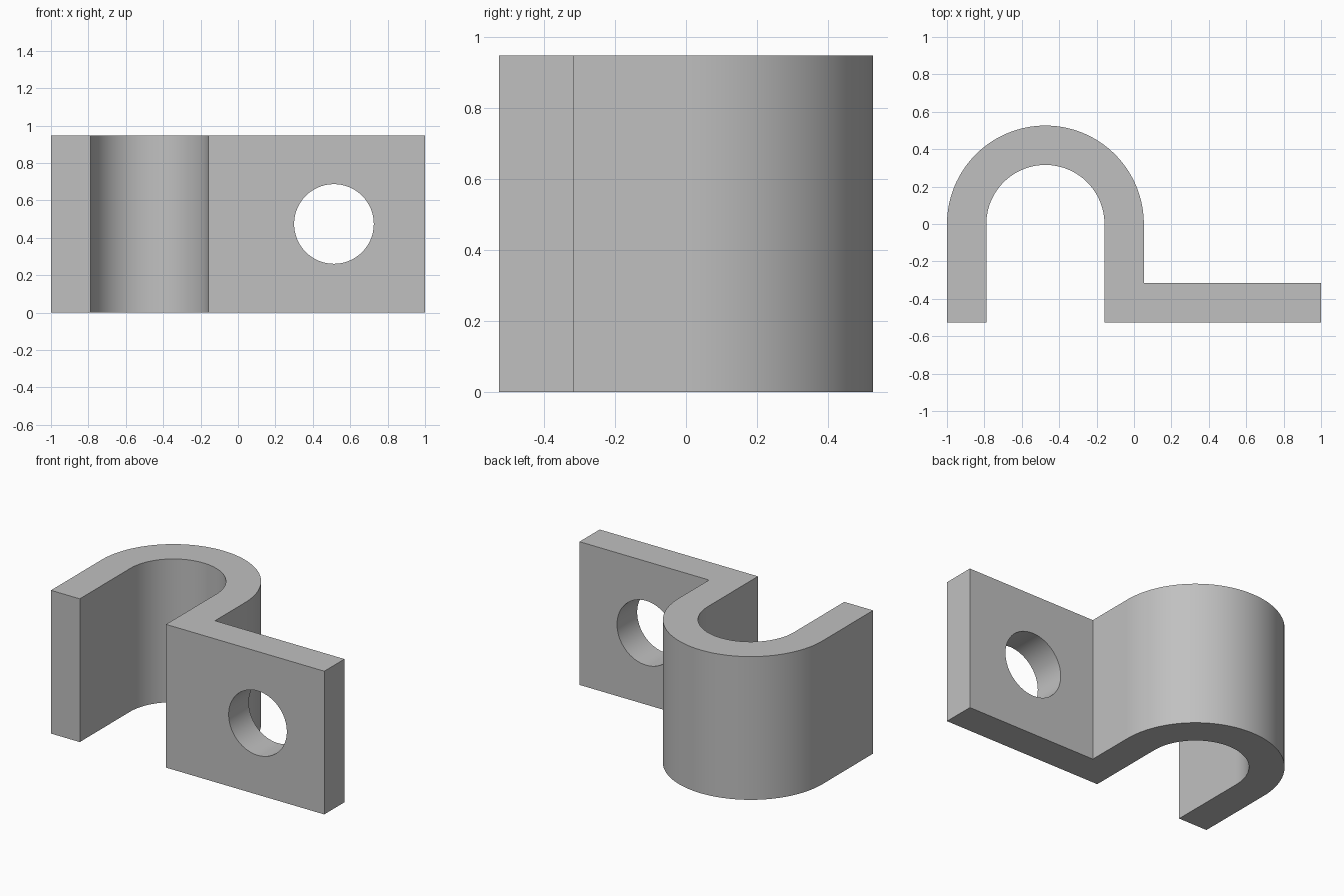
import bpy, bmesh
from math import pi, sin, cos
from mathutils import Matrix

cube = bpy.data.objects.get("Cube")
if cube:
    bpy.data.objects.remove(cube, do_unlink=True)

UNIT = 2 / 38               # the clip is 38 units long
OUTER, INNER = 10 * UNIT, 6 * UNIT
THICK = OUTER - INNER
HEIGHT = 18 * UNIT
CX = OUTER - 1              # centre of the bend
SEGMENTS = 64

steel = bpy.data.materials.new("plain grey")
steel.use_nodes = True
grey = (0.53, 0.53, 0.53, 1)
steel.diffuse_color = grey
steel.node_tree.nodes["Principled BSDF"].inputs["Base Color"].default_value = grey


def arc(radius):
    """Half circle over the bend, from left (+x) to right (-x)."""
    return [(CX + radius * cos(pi * i / SEGMENTS), radius * sin(pi * i / SEGMENTS))
            for i in range(SEGMENTS + 1)]


def make_object(name, bm):
    bmesh.ops.recalc_face_normals(bm, faces=bm.faces)
    mesh = bpy.data.meshes.new(name)
    bm.to_mesh(mesh)
    bm.free()
    mesh.materials.append(steel)
    obj = bpy.data.objects.new(name, mesh)
    bpy.context.collection.objects.link(obj)
    return obj


# Clip body: one strip profile, bent over the arch and out into the flange
front = -OUTER
profile = [(1, front), (1, front + THICK), (CX + OUTER, front + THICK)]
profile += arc(OUTER)
profile += [(CX - OUTER, front), (CX - INNER, front)]
profile += arc(INNER)[::-1]
profile += [(CX + INNER, front)]

bm = bmesh.new()
base = bm.faces.new([bm.verts.new((x, y, 0)) for x, y in profile])
top = bmesh.ops.extrude_face_region(bm, geom=[base])["geom"]
bmesh.ops.translate(bm, vec=(0, 0, HEIGHT),
                    verts=[v for v in top if isinstance(v, bmesh.types.BMVert)])
bm.normal_update()
for face in bm.faces:       # only the curved walls are smooth
    face.smooth = abs(face.normal.z) < 0.5 and face.calc_center_median().y > 0
clip = make_object("clip_body", bm)

# Screw hole through the flange
bm = bmesh.new()
bmesh.ops.create_cone(bm, cap_ends=True, segments=SEGMENTS, radius1=0.213,
                      radius2=0.213, depth=THICK * 2,
                      matrix=Matrix.Translation((0.513, front + THICK / 2, HEIGHT / 2))
                      @ Matrix.Rotation(pi / 2, 4, "X"))
for face in bm.faces:
    face.smooth = len(face.verts) == 4
cutter = make_object("screw_hole_cutter", bm)
cutter.hide_render = True
cutter.hide_set(True)

hole = clip.modifiers.new("screw_hole", "BOOLEAN")
hole.operation = "DIFFERENCE"
hole.solver = "EXACT"
hole.object = cutter
